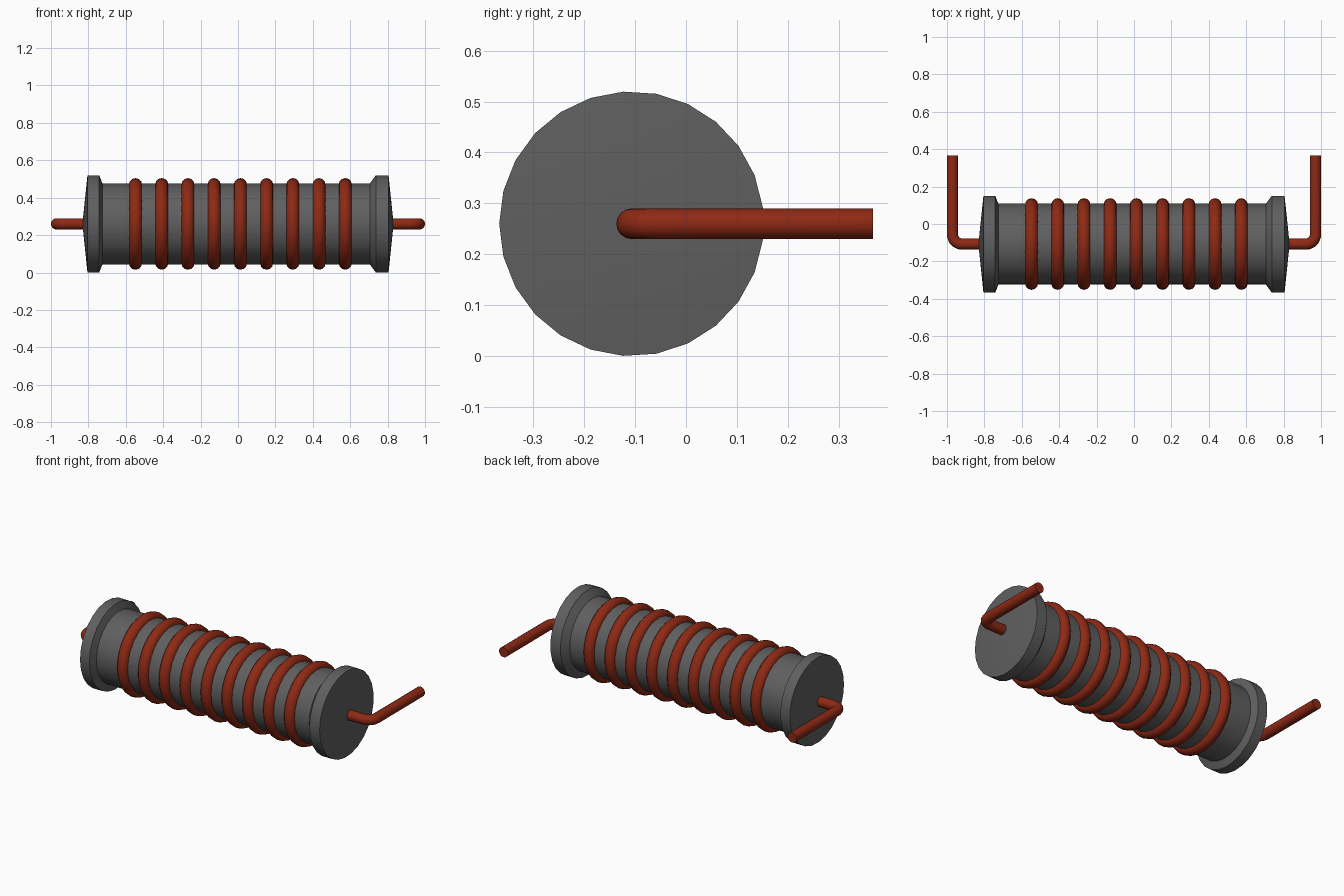
import bpy, bmesh, math
from mathutils import Matrix, Vector

cube = bpy.data.objects.get("Cube")
if cube:
    bpy.data.objects.remove(cube, do_unlink=True)

AXIS_Y, AXIS_Z = -0.107, 0.26
SIDES = 25


def material(name, rgb):
    m = bpy.data.materials.new(name)
    m.use_nodes = True
    col = (*rgb, 1.0)
    m.diffuse_color = col
    bsdf = next(n for n in m.node_tree.nodes if n.type == 'BSDF_PRINCIPLED')
    bsdf.inputs["Base Color"].default_value = col
    bsdf.inputs["Roughness"].default_value = 0.6
    return m


GREY = material("dark grey core", (0.115, 0.115, 0.115))
COPPER = material("copper red wire", (0.27, 0.022, 0.007))


def finish(obj, mat, angle=35):
    obj.data.materials.append(mat)
    bpy.ops.object.select_all(action='DESELECT')
    obj.select_set(True)
    bpy.context.view_layer.objects.active = obj
    bpy.ops.object.shade_smooth_by_angle(angle=math.radians(angle))


def lathe(name, profile, mat):
    """Spin (x, radius) points round the long axis; radius 0 closes an end."""
    bm = bmesh.new()
    rings = []
    for x, r in profile:
        n = 1 if r == 0 else SIDES
        ring = []
        for i in range(n):
            a = math.pi + 2 * math.pi * i / SIDES
            ring.append(bm.verts.new((x, AXIS_Y + r * math.cos(a), AXIS_Z + r * math.sin(a))))
        rings.append(ring)
    for a, b in zip(rings, rings[1:]):
        for i in range(SIDES):
            j = (i + 1) % SIDES
            quad = [a[i % len(a)], a[j % len(a)], b[j % len(b)], b[i % len(b)]]
            bm.faces.new(list(dict.fromkeys(quad)))
    bmesh.ops.recalc_face_normals(bm, faces=bm.faces)
    me = bpy.data.meshes.new(name)
    bm.to_mesh(me)
    bm.free()
    obj = bpy.data.objects.new(name, me)
    bpy.context.collection.objects.link(obj)
    finish(obj, mat)


# Core: barrel with flanged, shallow conical ends
lathe("core", [(-0.832, 0), (-0.805, 0.26), (-0.742, 0.26), (-0.725, 0.217),
               (0.705, 0.217), (0.737, 0.26), (0.805, 0.26), (0.832, 0)], GREY)

# Nine wire turns round the barrel
for i in range(9):
    bpy.ops.mesh.primitive_torus_add(
        major_segments=32, minor_segments=12, major_radius=0.21, minor_radius=0.035,
        location=(-0.548 + 0.1402 * i, AXIS_Y, AXIS_Z), rotation=(0, math.pi / 2, 0))
    turn = bpy.context.object
    turn.name = f"wire_turn_{i + 1}"
    finish(turn, COPPER, 60)


# Bent leads at both ends
def lead(name, side):
    bend, x_out, radius, sides = 0.05, 0.97, 0.03, 16
    path = [(0.80, AXIS_Y, 0.0)]
    for k in range(9):
        t = math.pi / 2 * k / 8
        path.append((x_out - bend + bend * math.sin(t), AXIS_Y + bend - bend * math.cos(t), t))
    path.append((x_out, 0.367, math.pi / 2))
    bm = bmesh.new()
    rings = []
    for x, y, t in path:
        normal = Vector((math.sin(t), -math.cos(t), 0))
        ring = []
        for i in range(sides):
            a = 2 * math.pi * i / sides
            p = Vector((x, y, AXIS_Z)) + radius * (math.cos(a) * normal + math.sin(a) * Vector((0, 0, 1)))
            ring.append(bm.verts.new((side * p.x, p.y, p.z)))
        rings.append(ring)
    for a, b in zip(rings, rings[1:]):
        for i in range(sides):
            j = (i + 1) % sides
            bm.faces.new((a[i], a[j], b[j], b[i]))
    bm.faces.new(rings[0])
    bm.faces.new(rings[-1])
    bmesh.ops.recalc_face_normals(bm, faces=bm.faces)
    me = bpy.data.meshes.new(name)
    bm.to_mesh(me)
    bm.free()
    obj = bpy.data.objects.new(name, me)
    bpy.context.collection.objects.link(obj)
    finish(obj, COPPER)


lead("left_lead", 1)
lead("right_lead", -1)
